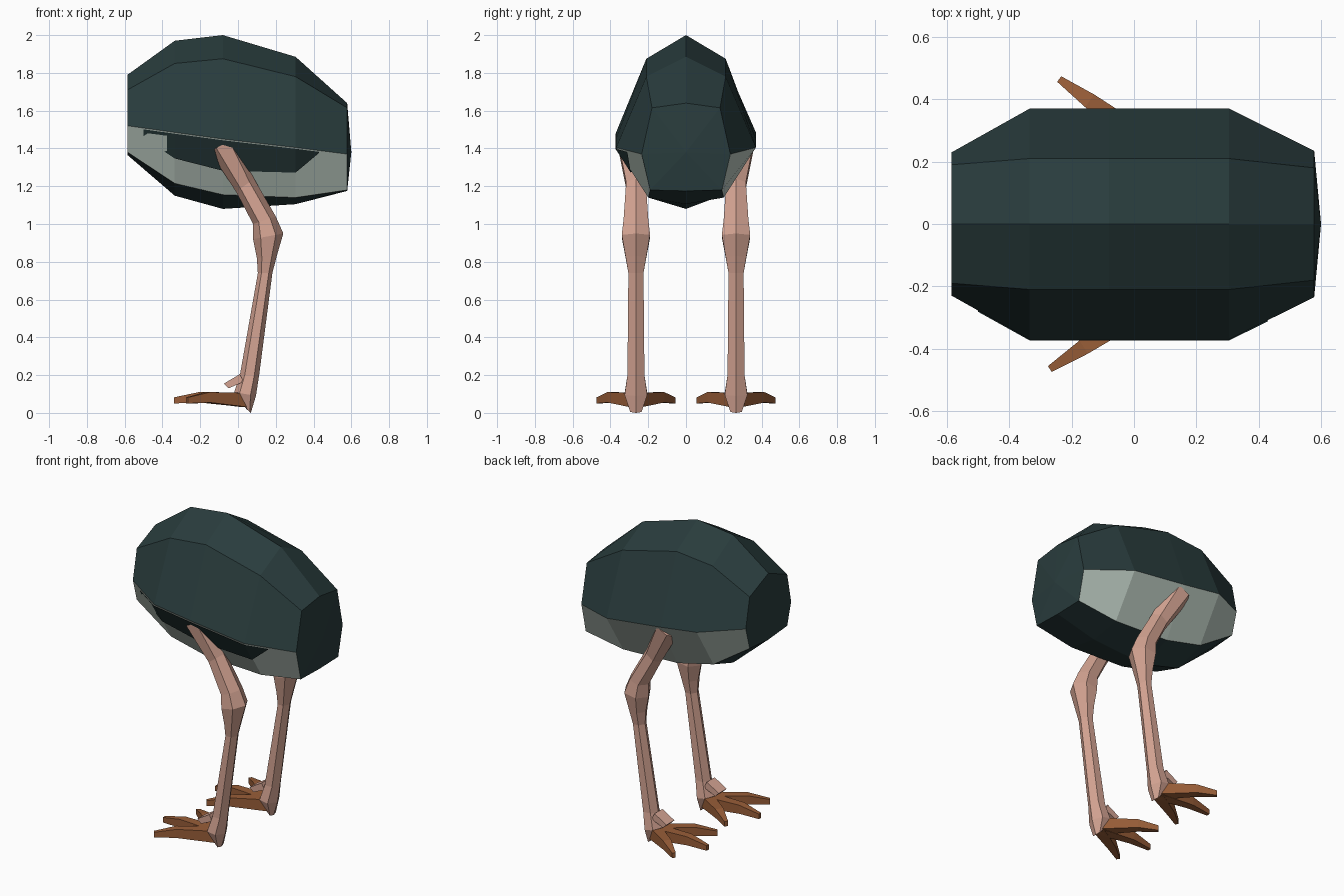
import bpy, bmesh, math
from mathutils import Vector

if "Cube" in bpy.data.objects:
    bpy.data.objects.remove(bpy.data.objects["Cube"])


def material(name, rgb):
    m = bpy.data.materials.new(name)
    m.diffuse_color = (*rgb, 1)
    m.use_nodes = True
    m.node_tree.nodes["Principled BSDF"].inputs["Base Color"].default_value = m.diffuse_color
    return m


FEATHER = material("dark feather", (0.022, 0.045, 0.046))
DOWN = material("pale down", (0.50, 0.59, 0.53))
SKIN = material("pink skin", (0.66, 0.37, 0.29))
CLAW = material("brown toe", (0.32, 0.112, 0.04))


def make(name, bm, mats):
    bmesh.ops.recalc_face_normals(bm, faces=bm.faces[:])
    me = bpy.data.meshes.new(name)
    bm.to_mesh(me)
    bm.free()
    ob = bpy.data.objects.new(name, me)
    for m in mats:
        me.materials.append(m)
    bpy.context.collection.objects.link(ob)
    return ob


def loft(bm, rings, caps=True, band_mat=lambda i: 0):
    """Skin closed rings of points with quads, optionally capping the ends."""
    vr = [[bm.verts.new(p) for p in r] for r in rings]
    n = len(vr[0])
    for a, b in zip(vr, vr[1:]):
        for i in range(n):
            j = (i + 1) % n
            bm.faces.new((a[i], a[j], b[j], b[i])).material_index = band_mat(i)
    if caps:
        bm.faces.new(vr[0])
        bm.faces.new(vr[-1])
    return vr


# body stations: x, top z, shoulder (y, z), wing edge (y, z), lower edge (y, z), bottom z
STATIONS = [
    (-0.585, 1.79, 0.19, 1.71, 0.23, 1.52, 0.19, 1.38, 1.365),
    (-0.335, 1.97, 0.21, 1.85, 0.37, 1.485, 0.20, 1.215, 1.15),
    (-0.08, 2.00, 0.21, 1.875, 0.37, 1.45, 0.20, 1.155, 1.08),
    (0.305, 1.885, 0.21, 1.78, 0.37, 1.405, 0.20, 1.14, 1.105),
    (0.578, 1.64, 0.18, 1.615, 0.235, 1.37, 0.19, 1.18, 1.175),
]
rings = []
for x, tz, sy, sz, ey, ez, ly, lz, bz in STATIONS:
    half = [(x, sy, sz), (x, ey, ez), (x, ly, lz)]
    rings.append([(x, 0, tz)] + half + [(x, 0, bz)]
                 + [(px, -py, pz) for px, py, pz in reversed(half)])
bm = bmesh.new()
vr = loft(bm, rings, caps=False, band_mat=lambda i: 1 if i in (2, 5) else 0)
# flat front end and slightly pointed rear end
bm.faces.new(vr[0])
tip = bm.verts.new((0.6, 0, 1.38))
for i in range(8):
    bm.faces.new((vr[-1][i], vr[-1][(i + 1) % 8], tip))
make("body", bm, [FEATHER, DOWN])


# dark flank patch lying on the pale band of the -y side
def band_point(x, z):
    """Point on the pale band at x and height z, pushed just outside it."""
    for a, b in zip(STATIONS, STATIONS[1:]):
        if x <= b[0]:
            t = (x - a[0]) / (b[0] - a[0])
            ey, ez, ly, lz = (a[k] + t * (b[k] - a[k]) for k in (4, 5, 6, 7))
            z = min(z, ez - 0.004)
            s = (ez - z) / (ez - lz)
            return Vector((x, -(ey + s * (ly - ey)) - 0.006, z - 0.003))


bm = bmesh.new()
lower = [(-0.5, 1.46), (-0.335, 1.35), (-0.08, 1.285), (0.305, 1.275), (0.43, 1.38)]
top = [bm.verts.new(band_point(x, 9)) for x, z in lower]
low = [bm.verts.new(band_point(x, z)) for x, z in lower]
for i in range(len(lower) - 1):
    bm.faces.new((top[i], low[i], low[i + 1], top[i + 1]))
make("flank_patch", bm, [FEATHER])

# leg rings: front point (x, z), rear point (x, z), y centre, half width
LEG = [
    (-0.15, 1.385, -0.01, 1.455, 0.305, 0.055),
    (-0.01, 1.17, 0.085, 1.24, 0.265, 0.052),
    (0.08, 1.00, 0.20, 1.04, 0.265, 0.065),
    (0.08, 0.92, 0.24, 0.95, 0.265, 0.075),
    (0.10, 0.82, 0.205, 0.83, 0.265, 0.055),
    (0.105, 0.74, 0.182, 0.74, 0.265, 0.04),
    (0.01, 0.20, 0.112, 0.20, 0.265, 0.045),
    (-0.02, 0.11, 0.095, 0.09, 0.265, 0.06),
    (0.045, 0.02, 0.068, 0.0, 0.265, 0.03),
]
for side, label in ((-1, "right"), (1, "left")):
    bm = bmesh.new()
    leg = []
    for fx, fz, rx, rz, cy, hy in LEG:
        ring = []
        for k in range(6):
            t = (1 - math.cos(k * math.pi / 3)) / 2
            y = cy + hy * math.sin(k * math.pi / 3) / math.sin(math.pi / 3)
            ring.append((fx + (rx - fx) * t, side * y, fz + (rz - fz) * t))
        leg.append(ring)
    loft(bm, leg)
    # small flap above the toes
    loft(bm, [[(x, side * 0.265 + s, z) for x, z in
               ((0.01, 0.205), (-0.075, 0.155), (-0.05, 0.13), (0.03, 0.165))]
              for s in (-0.04, 0.04)])
    make(label + "_leg", bm, [SKIN])

    # three toes fanned forward
    bm = bmesh.new()
    root = Vector((0.04, side * 0.265))
    for tx, dy in ((-0.34, 0.0), (-0.24, 0.2), (-0.27, -0.2)):
        end = Vector((tx, side * 0.265 + dy))
        d = end - root
        n = Vector((-d.y, d.x)).normalized()
        toe = []
        for t, w, z0, z1 in ((0, 0.035, 0.03, 0.105), (0.65, 0.025, 0.055, 0.11),
                             (1, 0.011, 0.05, 0.082)):
            p = root + d * t
            toe.append([(p.x + n.x * w * s, p.y + n.y * w * s, z)
                        for s, z in ((-1, z0), (1, z0), (1, z1), (-1, z1))])
        loft(bm, toe)
    make(label + "_foot", bm, [CLAW])
